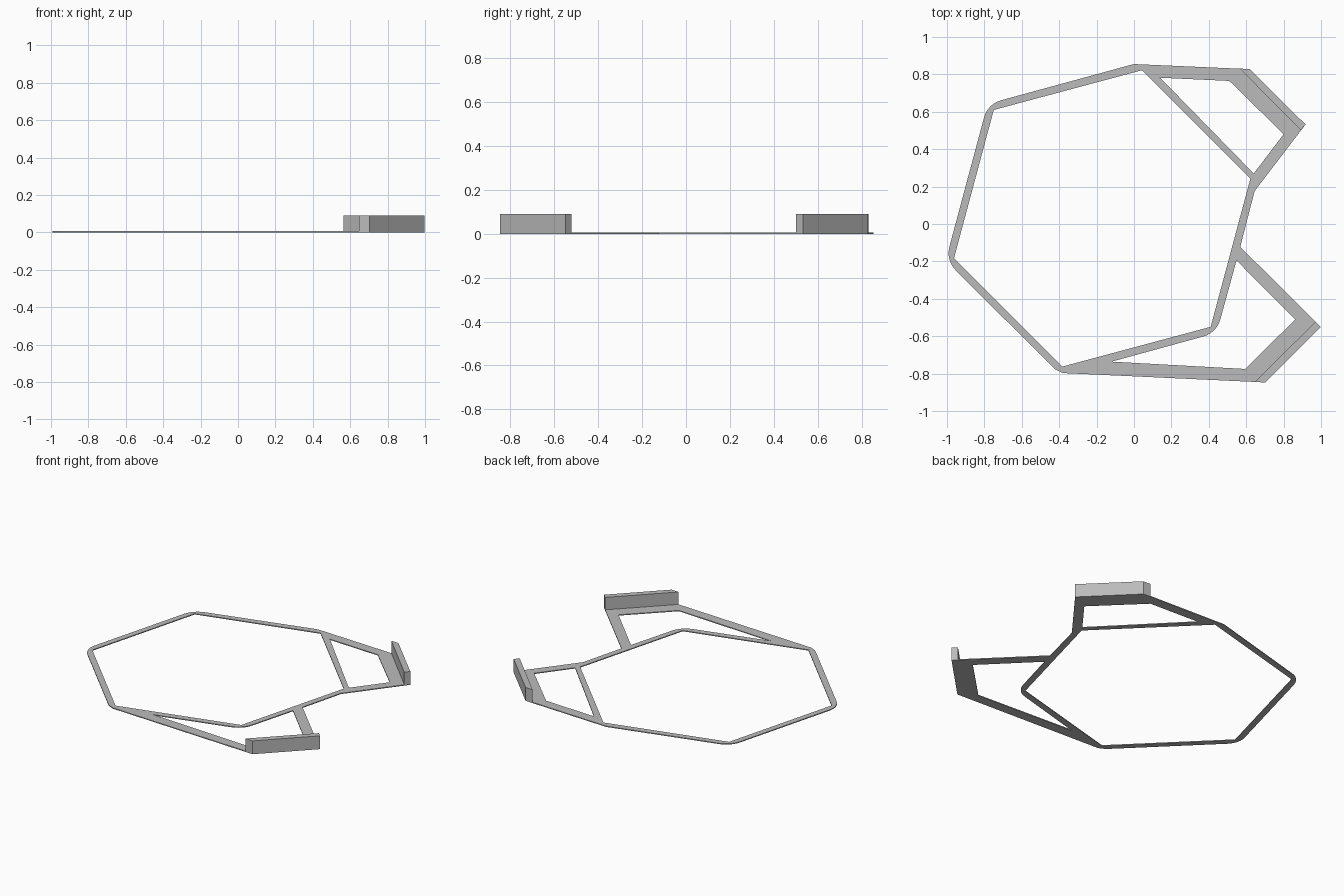
import bpy
import bmesh
from math import radians, cos, sin
from mathutils import Vector

cube = bpy.data.objects.get("Cube")
if cube:
    bpy.data.objects.remove(cube, do_unlink=True)

PLATE = 0.006
WALL = 0.09
CENTRE = Vector((-0.17, 0.03))
INNER, OUTER = 0.82, 0.866

grey = bpy.data.materials.new("plain grey")
grey.use_nodes = True
colour = (0.5, 0.5, 0.5, 1)
grey.diffuse_color = colour
grey.node_tree.nodes["Principled BSDF"].inputs["Base Color"].default_value = colour


def corner(angle, radius):
    a = radians(angle)
    return CENTRE + radius * Vector((cos(a), sin(a)))


def rounded_corner(angle, r=0.13, steps=6):
    """Arc that rounds one outer corner of the hexagon, anticlockwise."""
    mid = corner(angle, OUTER - r / cos(radians(30)))
    turns = [radians(angle - 30 + 60 * i / steps) for i in range(steps + 1)]
    return [mid + r * Vector((cos(t), sin(t))) for t in turns]


def flat_plate(name, loops, height):
    """Fill nested outlines and give them thickness, standing on the ground."""
    curve = bpy.data.curves.new(name, 'CURVE')
    curve.dimensions = '2D'
    curve.fill_mode = 'BOTH'
    curve.extrude = height / 2
    for loop in loops:
        spline = curve.splines.new('POLY')
        spline.points.add(len(loop) - 1)
        for point, (x, y) in zip(spline.points, loop):
            point.co = (x, y, height / 2, 1)
        spline.use_cyclic_u = True
    source = bpy.data.objects.new(name + "_outline", curve)
    bpy.context.collection.objects.link(source)
    bpy.context.view_layer.update()
    graph = bpy.context.evaluated_depsgraph_get()
    mesh = bpy.data.meshes.new_from_object(source.evaluated_get(graph))
    bpy.data.objects.remove(source, do_unlink=True)
    # Weld the rims and lift the plate so that it rests on the ground
    bm = bmesh.new()
    bm.from_mesh(mesh)
    bmesh.ops.remove_doubles(bm, verts=bm.verts, dist=1e-5)
    bmesh.ops.recalc_face_normals(bm, faces=bm.faces)
    low = min(v.co.z for v in bm.verts)
    bmesh.ops.translate(bm, verts=bm.verts, vec=(0, 0, -low))
    for f in bm.faces:
        f.smooth = False
    bm.to_mesh(mesh)
    bm.free()
    mesh.materials.clear()
    mesh.materials.append(grey)
    obj = bpy.data.objects.new(name, mesh)
    bpy.context.collection.objects.link(obj)
    return obj


# Hexagonal frame with its two side arms, as one outline with three openings
outline = (
    [(0.645, 0.176), (0.917, 0.532), (0.62, 0.828), (0, 0.855), (-0.02, 0.85)]
    + rounded_corner(135) + rounded_corner(195)
    + [(-0.447, -0.753), (-0.42, -0.778), (-0.38, -0.797)]
    + [(0.702, -0.847), (0.998, -0.55), (0.568, -0.122)]
)
hexagon = [corner(a, INNER) for a in range(15, 375, 60)]
back_opening = [(0.14, 0.782), (0.51, 0.765), (0.80, 0.48), (0.64, 0.27)]
front_opening = (
    [(-0.12, -0.736), (0.595, -0.775), (0.862, -0.51), (0.548, -0.195)]
    + rounded_corner(315)[::-1]
)
flat_plate("frame", [outline, hexagon, back_opening, front_opening], PLATE)

# Upright walls along the outer edges of the arms
flat_plate("back_wall", [[(0.565, 0.831), (0.62, 0.828),
                          (0.917, 0.532), (0.892, 0.502)]], WALL)
flat_plate("front_wall", [[(0.646, -0.845), (0.702, -0.847),
                           (0.998, -0.55), (0.97, -0.522)]], WALL)
